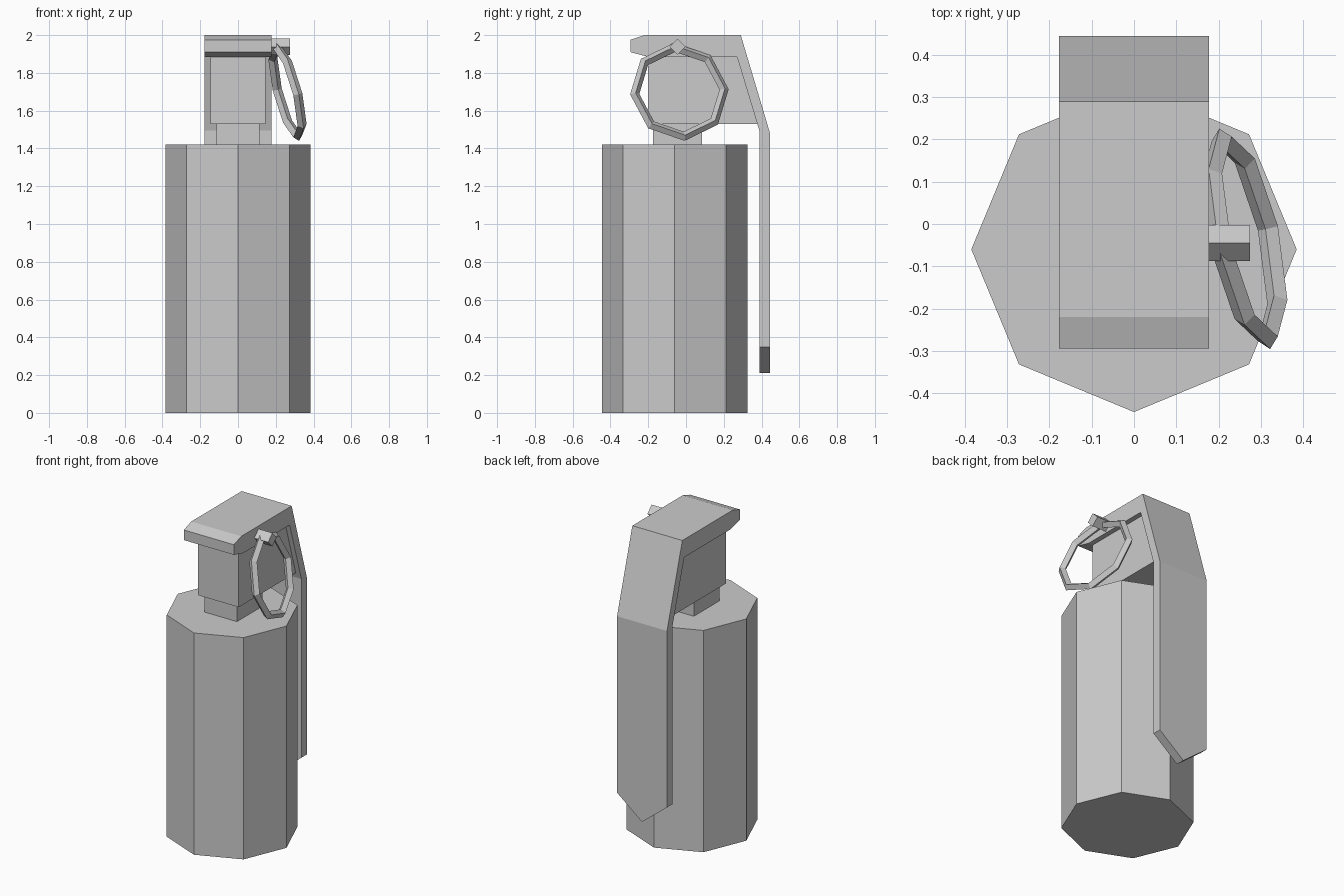
import bpy, bmesh
from math import pi, radians
from mathutils import Matrix, Vector

if "Cube" in bpy.data.objects:
    bpy.data.objects.remove(bpy.data.objects["Cube"])


def finish(name, bm):
    bmesh.ops.recalc_face_normals(bm, faces=bm.faces)
    mesh = bpy.data.meshes.new(name)
    bm.to_mesh(mesh)
    bm.free()
    obj = bpy.data.objects.new(name, mesh)
    bpy.context.collection.objects.link(obj)
    return obj


def loft(name, rings, closed=False):
    """Skin equal-length rings of points; cap the ends unless closed."""
    bm = bmesh.new()
    loops = [[bm.verts.new(p) for p in ring] for ring in rings]
    pairs = list(zip(loops, loops[1:]))
    if closed:
        pairs.append((loops[-1], loops[0]))
    for a, b in pairs:
        for i in range(len(a)):
            j = (i + 1) % len(a)
            bm.faces.new((a[i], a[j], b[j], b[i]))
    if not closed:
        bm.faces.new(loops[0])
        bm.faces.new(loops[-1])
    return finish(name, bm)


def side_profile(name, pts, x0, x1):
    """Extrude a (y, z) outline along x."""
    return loft(name, [[(x, y, z) for y, z in pts] for x in (x0, x1)])


# Octagonal canister body, a corner facing front
bm = bmesh.new()
bmesh.ops.create_cone(bm, cap_ends=True, segments=8, radius1=0.385, radius2=0.385,
                      depth=1.42, matrix=Matrix.Translation((0, -0.06, 0.71)))
finish("body", bm)

# Neck and fuse head
side_profile("neck", [(-0.175, 1.41), (0.085, 1.41), (0.085, 1.54), (-0.175, 1.54)], -0.115, 0.115)
side_profile("fuse_head", [(-0.2, 1.53), (-0.2, 1.9), (0.275, 1.9), (0.378, 1.53)], -0.145, 0.145)

# Safety lever: bent strip, with a pointed lower tip on the centre line
def lever_section(x, tip):
    pts = [(-0.295, 1.91), (-0.295, 1.975), (-0.22, 2.0), (0.29, 2.0), (0.445, 1.48),
           (0.445, tip), (0.388, tip), (0.388, 1.495), (0.27, 1.885), (-0.2, 1.885)]
    return [(x, y, z) for y, z in pts]

loft("safety_lever", [lever_section(-0.177, 0.35), lever_section(0, 0.21), lever_section(0.177, 0.35)])

# Pin: square bar turned on its edge
py, pz, d = -0.045, 1.938, 0.043
side_profile("pin", [(py - d, pz), (py, pz + d), (py + d, pz), (py, pz - d)], 0.1, 0.275)

# Pull ring: tilted eight-sided hoop with a diamond section
axis = Vector((1, 0.217, 0.256)).normalized()
e1 = (Vector((0, 1, 0)) - axis * axis.y).normalized()
e2 = axis.cross(e1)
centre = Vector((0.262, -0.035, 1.70))
major, minor = 0.243, 0.025
rings = []
for k in range(8):
    q = Matrix.Rotation(radians(6) + k * pi / 4, 3, axis) @ e1
    c = centre + q * major
    rings.append([c + q * minor, c + axis * minor, c - q * minor, c - axis * minor])
loft("pull_ring", rings, closed=True)
